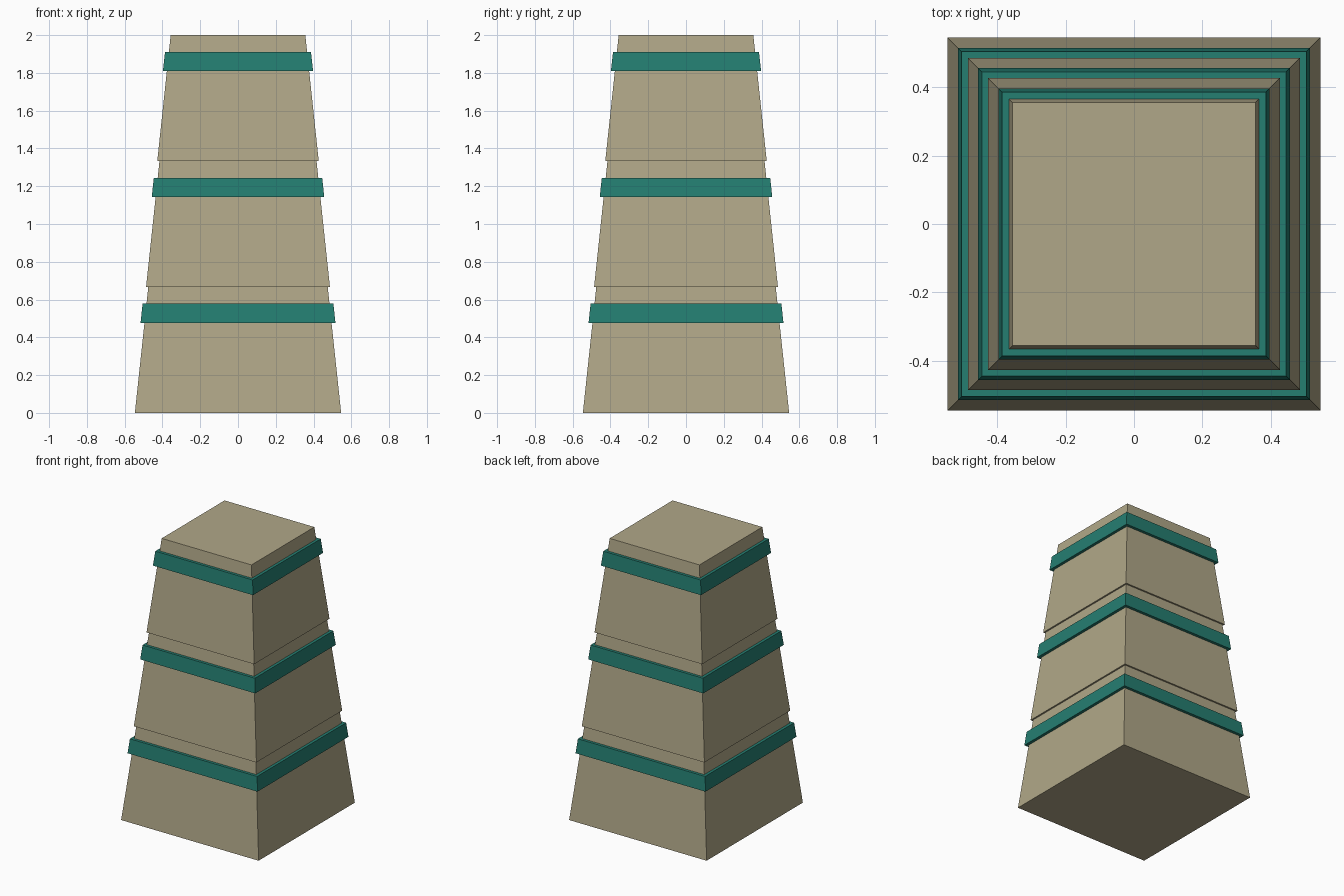
import bpy
import bmesh
from math import sqrt
from mathutils import Matrix

cube = bpy.data.objects.get("Cube")
if cube:
    bpy.data.objects.remove(cube, do_unlink=True)


def make_material(name, rgb):
    mat = bpy.data.materials.new(name)
    mat.use_nodes = True
    mat.diffuse_color = (*rgb, 1)
    mat.node_tree.nodes["Principled BSDF"].inputs["Base Color"].default_value = (*rgb, 1)
    return mat


def frustum(name, mat, z0, z1, half0, half1):
    """Square tapered block with the given half widths at bottom and top."""
    bm = bmesh.new()
    bmesh.ops.create_cone(
        bm, cap_ends=True, segments=4, depth=z1 - z0,
        radius1=half0 * sqrt(2), radius2=half1 * sqrt(2),
        matrix=Matrix.Translation((0, 0, (z0 + z1) / 2)))
    # Turn the four corners so the sides face the axes
    bmesh.ops.rotate(bm, verts=bm.verts, matrix=Matrix.Rotation(0.25 * 3.14159265, 3, "Z"))
    mesh = bpy.data.meshes.new(name)
    bm.to_mesh(mesh)
    bm.free()
    mesh.materials.append(mat)
    obj = bpy.data.objects.new(name, mesh)
    bpy.context.collection.objects.link(obj)
    return obj


stone = make_material("sandstone", (0.434, 0.386, 0.246))
teal = make_material("teal_band", (0.018, 0.209, 0.165))

TIER = 2 / 3      # height of each tier
STEP = 0.0593     # inward step of each tier

# Stacked tapered tiers, each with a raised band near its top
for i, label in enumerate(("lower", "middle", "upper")):
    z, inset = i * TIER, i * STEP
    frustum(f"{label}_tier", stone, z, z + TIER, 0.546 - inset, 0.475 - inset)
    frustum(f"{label}_band", teal, z + 0.476, z + 0.578, 0.516 - inset, 0.505 - inset)
